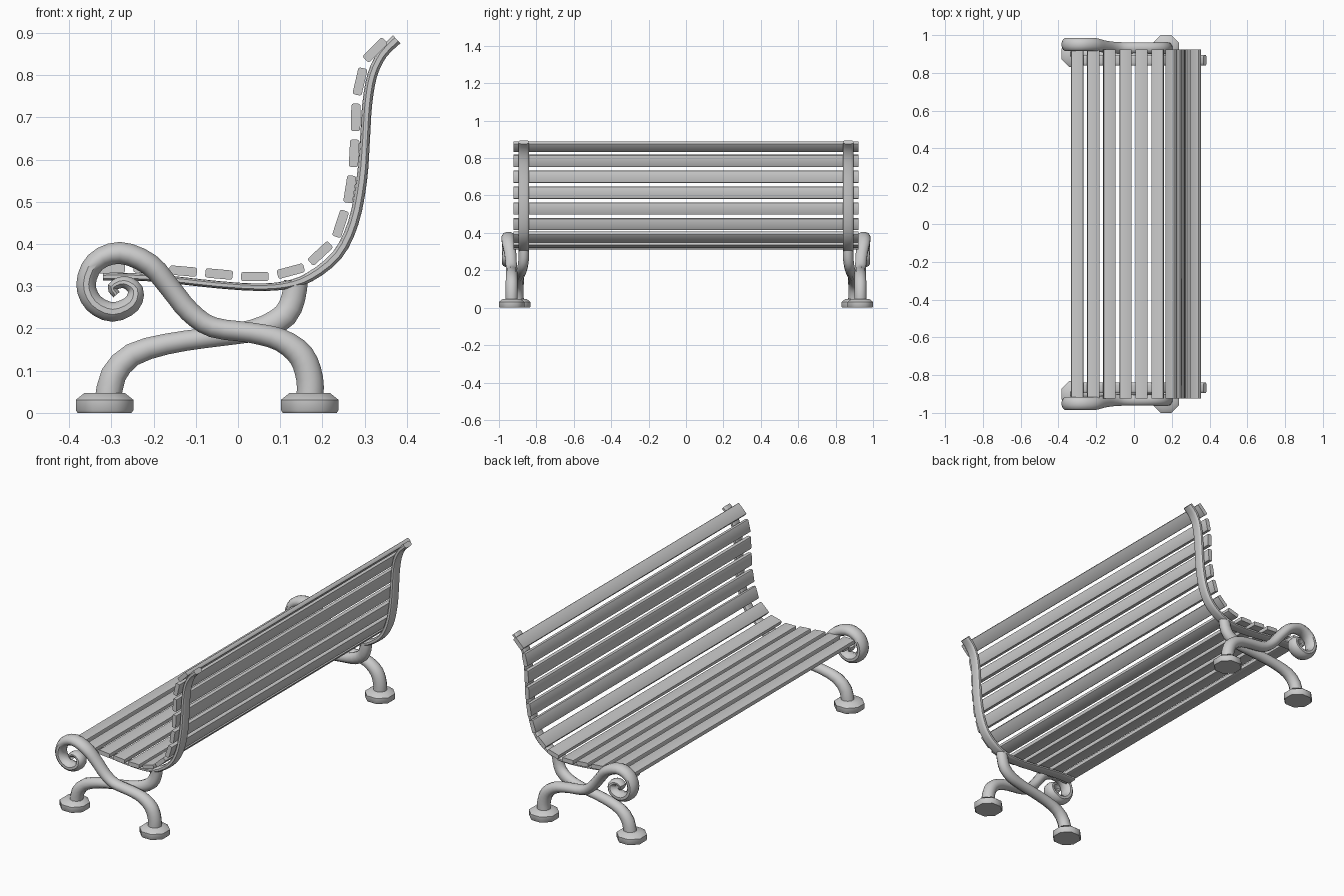
import bpy, bmesh, math
from mathutils import Vector

if "Cube" in bpy.data.objects:
    bpy.data.objects.remove(bpy.data.objects["Cube"])


def finish(name, bm, mirror=True, angle=40):
    bmesh.ops.recalc_face_normals(bm, faces=bm.faces)
    me = bpy.data.meshes.new(name)
    bm.to_mesh(me)
    bm.free()
    ob = bpy.data.objects.new(name, me)
    bpy.context.collection.objects.link(ob)
    if mirror:
        m = ob.modifiers.new("mirror", 'MIRROR')
        m.use_axis = (False, True, False)
        m.use_mirror_merge = False
    bpy.context.view_layer.objects.active = ob
    ob.select_set(True)
    bpy.ops.object.shade_smooth_by_angle(angle=math.radians(angle))
    ob.select_set(False)
    return ob


def spline(pts, n):
    # Catmull-Rom through tuples of any length
    v = [Vector(p) for p in pts]
    out = []
    for i in range(len(v) - 1):
        a, b, c, d = v[max(i - 1, 0)], v[i], v[i + 1], v[min(i + 2, len(v) - 1)]
        for k in range(n):
            t = k / n
            out.append(0.5 * (2 * b + (c - a) * t + (2 * a - 5 * b + 4 * c - d) * t * t
                              + (3 * b - a - 3 * c + d) * t ** 3))
    return out + [v[-1]]


def sweep(name, path, y_pts, n=3, sides=12, square=1.0):
    # path: (x, z, in-plane radius); y_pts: (y centre, y half-width) at each point
    rows = spline([(p[0], p[1], p[2], *[0]) for p in path], n)
    ys = spline([(q[0], q[1], 0) for q in y_pts], n)
    bm = bmesh.new()
    rings = []
    for i, (p, q) in enumerate(zip(rows, ys)):
        d = (rows[min(i + 1, len(rows) - 1)] - rows[max(i - 1, 0)])
        nx, nz = Vector((-d[1], d[0])).normalized()
        ring = []
        for k in range(sides):
            a = 2 * math.pi * (k + 0.5) / sides
            c, s = math.cos(a), math.sin(a)
            c = math.copysign(abs(c) ** square, c) * p[2]
            s = math.copysign(abs(s) ** square, s) * q[1]
            ring.append(bm.verts.new((p[0] + nx * c, q[0] + s, p[1] + nz * c)))
        rings.append(ring)
    for a, b in zip(rings, rings[1:]):
        for k in range(sides):
            j = (k + 1) % sides
            bm.faces.new((a[k], a[j], b[j], b[k]))
    bm.faces.new(rings[0])
    bm.faces.new(rings[-1])
    return finish(name, bm)


# Slats: centre x, centre z, tilt in degrees
slats = [(-0.30, 0.342, 2), (-0.215, 0.342, -3), (-0.13, 0.336, -5), (-0.045, 0.329, -5),
         (0.04, 0.323, 0), (0.125, 0.336, 15), (0.195, 0.378, 43), (0.243, 0.448, 72),
         (0.265, 0.53, 81), (0.275, 0.615, 87), (0.279, 0.70, 89), (0.289, 0.785, 77),
         (0.325, 0.86, 45)]
for i, (x, z, tilt) in enumerate(slats):
    bm = bmesh.new()
    bmesh.ops.create_cube(bm, size=1)
    bmesh.ops.scale(bm, vec=(0.065, 1.845, 0.022), verts=bm.verts)
    long_edges = [e for e in bm.edges if abs(e.verts[0].co.y - e.verts[1].co.y) > 1]
    bmesh.ops.bevel(bm, geom=long_edges, offset=0.005, segments=2, profile=0.5, affect='EDGES')
    ob = finish(("seat_slat_" if i < 6 else "back_slat_") + str(i + 1), bm, mirror=False)
    ob.location = (x, 0, z)
    ob.rotation_euler = (0, -math.radians(tilt), 0)

# Strip carrying the slats, under the seat and up the back
strip = [(-0.32, 0.322, .009), (-0.24, 0.322, .009), (-0.16, 0.316, .009), (-0.05, 0.304, .009),
         (0.04, 0.298, .009), (0.11, 0.302, .010), (0.17, 0.322, .012), (0.235, 0.374, .013),
         (0.273, 0.45, .013), (0.293, 0.55, .013), (0.301, 0.65, .012), (0.306, 0.73, .012),
         (0.318, 0.80, .012), (0.342, 0.85, .012), (0.376, 0.885, .013)]
sweep("slat_support", strip, [(0.867, 0.028)] * len(strip), square=0.6)

# Scrolled armrest flowing down into the rear leg
arm = [(0.170, 0.03, .033), (0.170, 0.08, .033), (0.150, 0.135, .032), (0.10, 0.173, .028),
       (0.03, 0.190, .025), (-0.06, 0.203, .025), (-0.115, 0.24, .026), (-0.16, 0.295, .026),
       (-0.21, 0.352, .027), (-0.28, 0.379, .027), (-0.338, 0.357, .025), (-0.360, 0.305, .024),
       (-0.342, 0.260, .024), (-0.297, 0.239, .024), (-0.252, 0.258, .022), (-0.243, 0.292, .019),
       (-0.270, 0.310, .015), (-0.298, 0.298, .012), (-0.288, 0.280, .010)]
arm_y = ([(0.932, .033)] * 3 + [(0.932, .031)] * 3 + [(0.935, .031), (0.94, .033)]
         + [(0.95, .036)] * 7 + [(0.95, .032), (0.95, .027), (0.95, .024), (0.95, .02)])
sweep("armrest_rear_leg", arm, arm_y)

# Front leg sweeping back up to the seat corner
leg = [(-0.308, 0.03, .033), (-0.295, 0.09, .032), (-0.25, 0.138, .029), (-0.17, 0.163, .026),
       (-0.08, 0.177, .025), (0.0, 0.188, .026), (0.065, 0.203, .030), (0.112, 0.232, .031),
       (0.131, 0.272, .030), (0.137, 0.312, .030)]
leg_y = [(0.90, .033), (0.90, .032), (0.897, .030), (0.893, .028), (0.888, .028),
         (0.883, .028), (0.877, .028), (0.871, .028), (0.867, .028), (0.867, .028)]
sweep("front_leg", leg, leg_y, n=2, sides=10)

# Octagonal feet with a chamfered top
for name, x, y in (("front_foot", -0.316, 0.90), ("rear_foot", 0.17, 0.932)):
    bm = bmesh.new()
    rings = []
    for r, z in ((.064, 0), (.068, .006), (.068, .031), (.048, .047)):
        r /= math.cos(math.pi / 8)
        rings.append([bm.verts.new((x + r * math.cos(a), y + r * math.sin(a), z))
                      for a in [math.pi * (k + .5) / 4 for k in range(8)]])
    for a, b in zip(rings, rings[1:]):
        for k in range(8):
            j = (k + 1) % 8
            bm.faces.new((a[k], a[j], b[j], b[k]))
    bm.faces.new(rings[0])
    bm.faces.new(rings[-1])
    finish(name, bm, angle=46)
